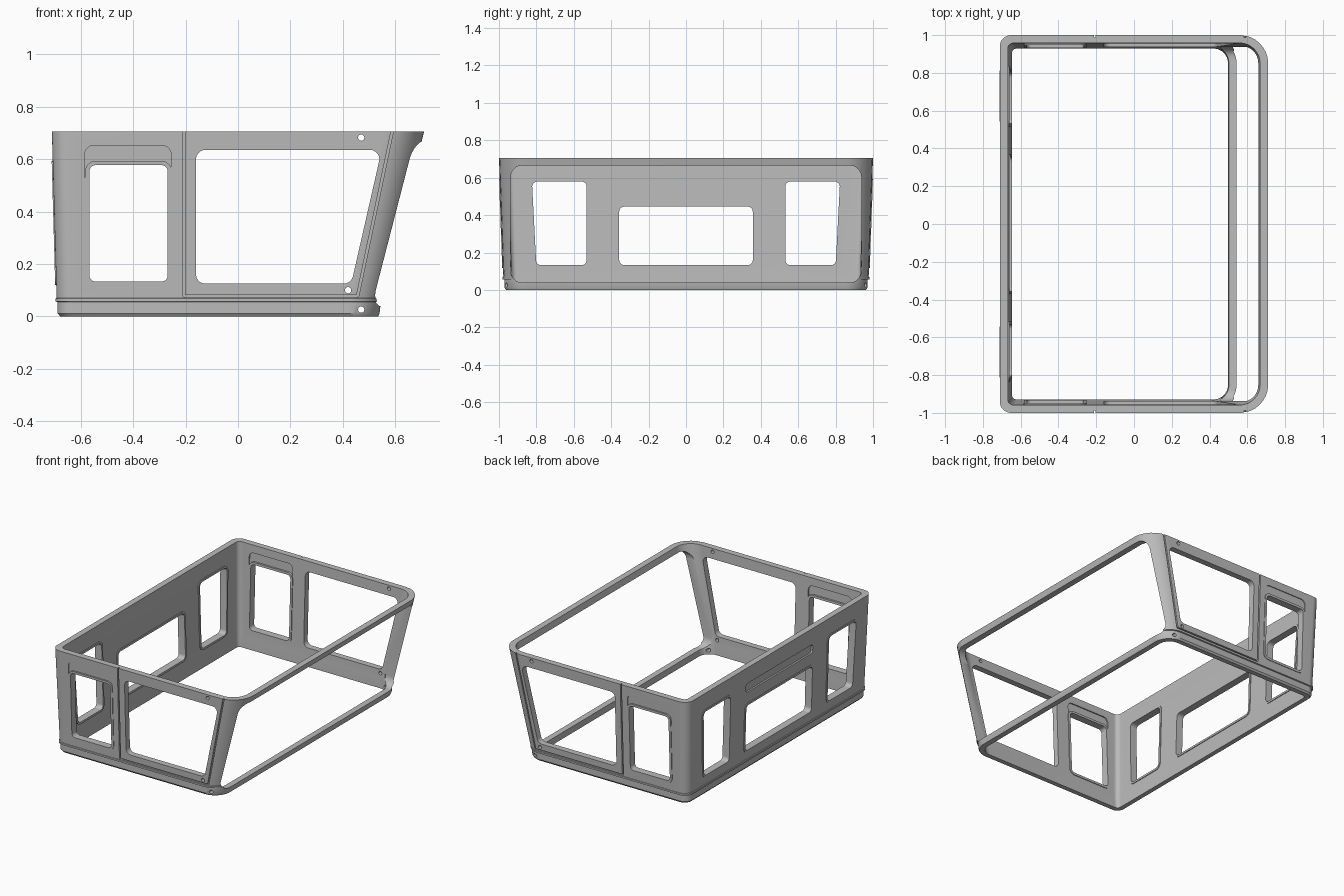
import bpy, bmesh, math
from mathutils import Vector

cube = bpy.data.objects.get("Cube")
if cube:
    bpy.data.objects.remove(cube, do_unlink=True)

grey = bpy.data.materials.new("plain grey")
grey.use_nodes = True
grey.diffuse_color = (0.5, 0.5, 0.5, 1)
grey.node_tree.nodes["Principled BSDF"].inputs["Base Color"].default_value = (0.5, 0.5, 0.5, 1)

TOP, WALL = 0.705, 0.042


def make(name, rings, cyclic=False):
    """Loft closed rings of equal length; cap the ends unless cyclic."""
    bm = bmesh.new()
    loops = [[bm.verts.new(p) for p in ring] for ring in rings]
    pairs = list(zip(loops, loops[1:])) + ([(loops[-1], loops[0])] if cyclic else [])
    for a, b in pairs:
        for i in range(len(a)):
            j = (i + 1) % len(a)
            bm.faces.new((a[i], a[j], b[j], b[i]))
    if not cyclic:
        bm.faces.new(loops[0])
        bm.faces.new(loops[-1])
    bmesh.ops.recalc_face_normals(bm, faces=bm.faces)
    mesh = bpy.data.meshes.new(name)
    bm.to_mesh(mesh)
    bm.free()
    mesh.materials.append(grey)
    ob = bpy.data.objects.new(name, mesh)
    bpy.context.collection.objects.link(ob)
    return ob


def rounded(corners, radii, steps=7):
    """Round the corners of a counter-clockwise polygon."""
    out, n = [], len(corners)
    for i in range(n):
        p = Vector(corners[i])
        a = (Vector(corners[i - 1]) - p).normalized()
        b = (Vector(corners[(i + 1) % n]) - p).normalized()
        half = a.angle(b) / 2
        r = radii[i] if isinstance(radii, (list, tuple)) else radii
        centre = p + (a + b).normalized() * (r / math.sin(half))
        s = p + a * (r / math.tan(half)) - centre
        e = p + b * (r / math.tan(half)) - centre
        for k in range(steps + 1):
            t = k / steps
            out.append(centre + s.lerp(e, t).normalized() * r)
    return out


def inset(corners, w):
    out, n = [], len(corners)
    for i in range(n):
        p = Vector(corners[i])
        d1 = (p - Vector(corners[i - 1])).normalized()
        d2 = (Vector(corners[(i + 1) % n]) - p).normalized()
        n1, n2 = Vector((-d1.y, d1.x)), Vector((-d2.y, d2.x))
        out.append(p + (n1 + n2) * (w / (1 + n1.dot(n2))))
    return out


def rect(u0, u1, z0, z1):
    return [(u0, z0), (u1, z0), (u1, z1), (u0, z1)]


def place(side, p, off):
    """Point on a wall at (along, height), pushed outward by off."""
    t = (p[1] - 0.07) / (TOP - 0.07)
    if side == "back":
        return (-(0.692 + 0.018 * t + off), p[0], p[1])
    y = 0.977 + 0.023 * t + off
    return (p[0], y if side == "left" else -y, p[1])


def prism(side, pts, inner, outer):
    return make("cutter", [[place(side, p, o) for p in pts] for o in (inner, outer)])


def band(name, side, corners, w, r, inner, outer):
    """Frame-shaped solid running round a rounded polygon."""
    big = rounded(corners, r)
    small = rounded(inset(corners, w), max(r - w, 0.002))
    rings = [[place(side, p, o) for p in pts]
             for pts, o in ((big, inner), (big, outer), (small, outer), (small, inner))]
    return make(name, rings, True)


def outline(z, x0, x1, y, rb, rf):
    pts = rounded([(x0, -y), (x1, -y), (x1, y), (x0, y)], [rb, rf, rf, rb], 10)
    return [(p.x, p.y, z) for p in pts]


# Cab shell: sill, rib and leaning walls, with the inside offset by the wall thickness
section = [
    (0, -0.678, 0.535, 0.962, 0.05, 0.11), (0.012, -0.688, 0.540, 0.971, 0.055, 0.12),
    (0.055, -0.688, 0.545, 0.971, 0.055, 0.12), (0.057, -0.697, 0.546, 0.980, 0.06, 0.12),
    (0.068, -0.697, 0.549, 0.980, 0.06, 0.12), (0.07, -0.692, 0.549, 0.977, 0.06, 0.12),
    (TOP, -0.71, 0.71, 1.0, 0.06, 0.15)]
outer = [outline(*s) for s in section]
inner = [outline(z, x0 + WALL, x1 - WALL, y - WALL, rb - 0.03, rf - WALL)
         for z, x0, x1, y, rb, rf in (section[-1], section[5], section[1])]
inner.append([(p[0], p[1], 0) for p in inner[-1]])
shell = make("cab_shell", outer + inner, True)

cutters = []

# Windscreen opening
pane = rounded(rect(-0.937, 0.937, 0.04, 0.665), 0.06)
cutters.append(make("cutter", [[(x, p.x, p.y) for p in pane] for x in (0.46, 0.9)]))

# Side walls: door window, rear window, door seam, hood recess and bolt holes
door_window = [(-0.16, 0.125), (0.432, 0.125), (0.548, 0.635), (-0.16, 0.635)]
rear_window = rect(-0.575, -0.26, 0.125, 0.585)
seam = [(-0.212, 0.073), (0.46, 0.073), (0.602, 0.75), (-0.212, 0.75)]
for side in ("left", "right"):
    cutters.append(prism(side, rounded(door_window, 0.035), -0.1, 0.05))
    cutters.append(prism(side, rounded(rear_window, 0.035), -0.1, 0.05))
    cutters.append(band("cutter", side, seam, 0.009, 0.01, -0.012, 0.03))
    hood = rounded(rect(-0.585, -0.255, 0.5, 0.652), 0.035)
    cutters.append(prism(side, hood, -0.006, 0.03))
    cutters.append(prism(side, hood, -0.09, -WALL + 0.008))
    for x, z in ((0.47, 0.682), (0.42, 0.1), (0.47, 0.026)):
        disc = [(x + 0.012 * math.cos(a * math.pi / 8), z + 0.012 * math.sin(a * math.pi / 8))
                for a in range(16)]
        cutters.append(prism(side, disc, -0.1, 0.05))

# Back wall: three windows and a shallow slot
back_windows = {
    "middle": rect(-0.365, 0.365, 0.125, 0.453),
    "left": [(0.523, 0.125), (0.808, 0.125), (0.832, 0.587), (0.523, 0.587)],
    "right": [(-0.808, 0.125), (-0.523, 0.125), (-0.523, 0.587), (-0.832, 0.587)]}
for corners in back_windows.values():
    cutters.append(prism("back", rounded(corners, 0.035), -0.1, 0.05))
cutters.append(prism("back", rounded(rect(-0.36, 0.36, 0.535, 0.595), 0.02), -0.012, 0.03))

# Apply all cuts to the shell
for c in cutters:
    c.hide_render = True
    mod = shell.modifiers.new("cut", "BOOLEAN")
    mod.operation, mod.solver, mod.object = "DIFFERENCE", "EXACT", c
bpy.context.view_layer.update()
cut = bpy.data.meshes.new_from_object(shell.evaluated_get(bpy.context.evaluated_depsgraph_get()))
shell.modifiers.clear()
shell.data = cut
cut.materials.clear()
cut.materials.append(grey)
for c in cutters:
    bpy.data.objects.remove(c, do_unlink=True)

# Window frames, slightly proud of the wall on both faces
parts = [shell]
for side in ("left", "right"):
    parts.append(band(side + "_rear_window_frame", side, inset(rear_window, -0.008),
                      0.016, 0.04, -WALL - 0.005, 0.004))
for key, corners in back_windows.items():
    parts.append(band(key + "_back_window_frame", "back", inset(corners, -0.006),
                      0.014, 0.04, -WALL - 0.005, 0.004))

# Smooth the rounded corners, keep edges crisp
bpy.ops.object.select_all(action="DESELECT")
for ob in parts:
    ob.select_set(True)
bpy.context.view_layer.objects.active = shell
bpy.ops.object.shade_smooth_by_angle(angle=math.radians(30))
